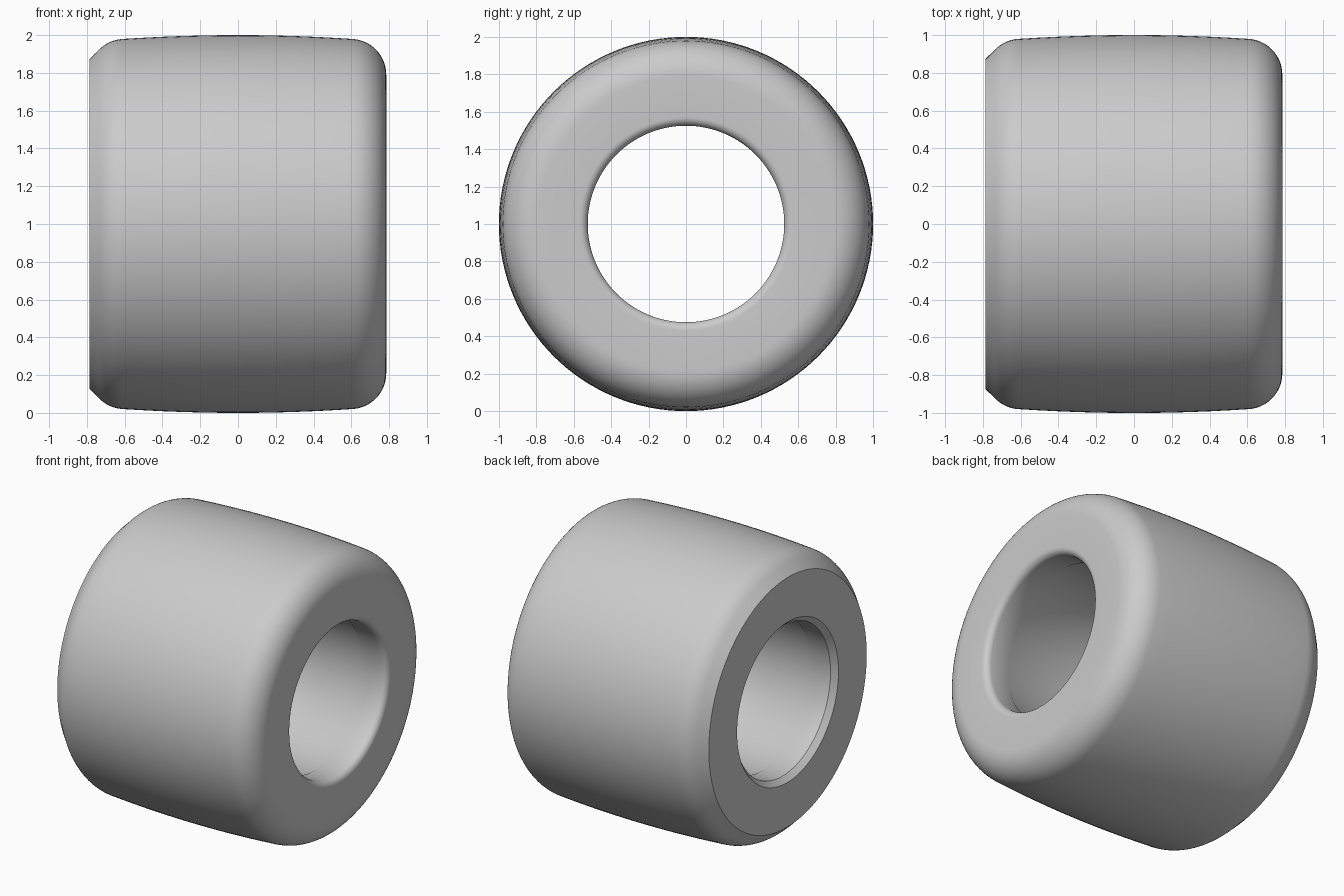
import bpy
from math import cos, sin, radians, tau

cube = bpy.data.objects.get("Cube")
if cube:
    bpy.data.objects.remove(cube, do_unlink=True)

SEGMENTS = 128


def make_material(name, colour):
    mat = bpy.data.materials.new(name)
    mat.use_nodes = True
    mat.diffuse_color = colour
    mat.node_tree.nodes["Principled BSDF"].inputs["Base Color"].default_value = colour
    return mat


def arc(cx, cr, radius, start, end, steps):
    """Points of an arc in the (x, radius) plane, angles in degrees."""
    angles = [radians(start + (end - start) * i / steps) for i in range(steps + 1)]
    return [(cx + radius * cos(a), cr + radius * sin(a)) for a in angles]


def lathe(name, profile, mat):
    """Spin a closed (x, radius) profile around the x axis at height 1."""
    verts = [(x, r * cos(tau * s / SEGMENTS), 1 + r * sin(tau * s / SEGMENTS))
             for s in range(SEGMENTS) for x, r in profile]
    n = len(profile)
    faces = []
    for s in range(SEGMENTS):
        a, b = s * n, (s + 1) % SEGMENTS * n
        for i in range(n):
            j = (i + 1) % n
            faces.append((a + i, a + j, b + j, b + i))
    mesh = bpy.data.meshes.new(name)
    mesh.from_pydata(verts, [], faces)
    mesh.materials.append(mat)
    obj = bpy.data.objects.new(name, mesh)
    bpy.context.collection.objects.link(obj)
    bpy.ops.object.select_all(action="DESELECT")
    bpy.context.view_layer.objects.active = obj
    obj.select_set(True)
    bpy.ops.object.mode_set(mode="EDIT")
    bpy.ops.mesh.select_all(action="SELECT")
    bpy.ops.mesh.normals_make_consistent(inside=False)
    bpy.ops.object.mode_set(mode="OBJECT")
    bpy.ops.object.shade_smooth_by_angle(angle=radians(30))
    return obj


grey = make_material("light grey", (0.6, 0.6, 0.6, 1))

# Outer skin: bevelled left shoulder, crowned tread, rounded right shoulder
profile = [(-0.787, 0.872)]
profile += arc(-0.6, 0.79, 0.19, 135, 94, 8)
profile += [(x / 10, 1 - 0.02 * (x / 6) ** 2) for x in range(-5, 6)]
profile += arc(0.595, 0.79, 0.19, 86, 0, 14)

# Bore: rounded right lip, slightly wider middle, chamfered left lip
profile += arc(0.74, 0.57, 0.045, 0, -90, 8)
profile += [(0.6, 0.525), (0.57, 0.54), (-0.57, 0.54), (-0.6, 0.525)]
profile += [(-0.75, 0.525), (-0.787, 0.56)]

lathe("roller_ring", profile, grey)
